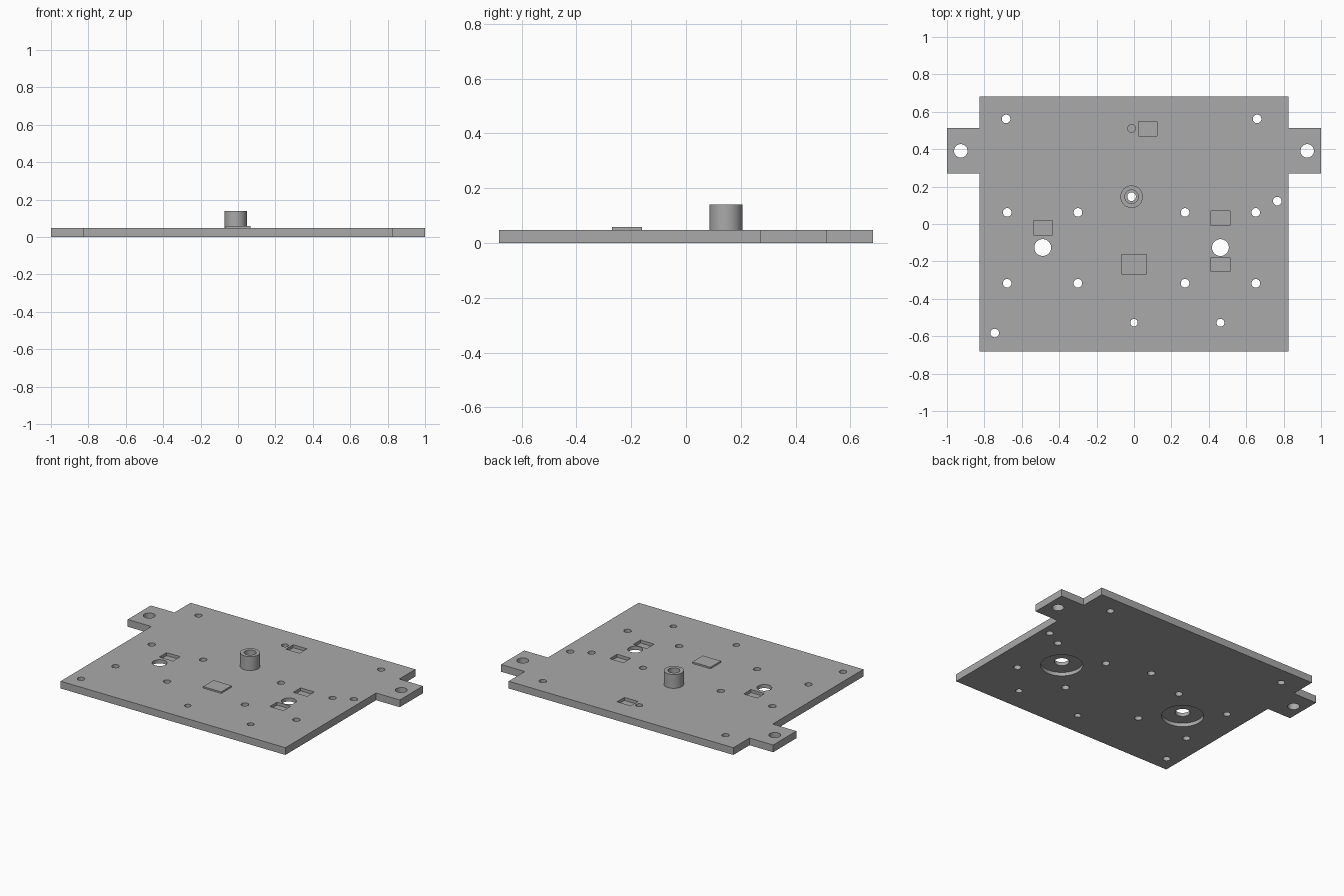
import bpy, bmesh, math
from mathutils import Matrix, Vector

if "Cube" in bpy.data.objects:
    bpy.data.objects.remove(bpy.data.objects["Cube"], do_unlink=True)

TOP = 0.048          # upper face of the plate
POST = (-0.013, 0.146)

grey = bpy.data.materials.new("machined_grey")
grey.use_nodes = True
grey.diffuse_color = (0.4, 0.4, 0.4, 1)
grey.node_tree.nodes["Principled BSDF"].inputs["Base Color"].default_value = (0.4, 0.4, 0.4, 1)


def add_cylinder(bm, x, y, r, z0, z1, sides=40):
    bmesh.ops.create_cone(bm, cap_ends=True, segments=sides, radius1=r, radius2=r,
                          depth=z1 - z0, matrix=Matrix.Translation((x, y, (z0 + z1) / 2)))


def add_box(bm, x, y, w, d, z0, z1):
    m = Matrix.Translation((x, y, (z0 + z1) / 2)) @ Matrix.Diagonal((w, d, z1 - z0, 1))
    bmesh.ops.create_cube(bm, size=1, matrix=m)


def make_object(name, bm):
    mesh = bpy.data.meshes.new(name)
    bm.to_mesh(mesh)
    bm.free()
    mesh.materials.append(grey)
    obj = bpy.data.objects.new(name, mesh)
    bpy.context.collection.objects.link(obj)
    return obj


def finish(obj, cutters=()):
    bpy.ops.object.select_all(action='DESELECT')
    obj.select_set(True)
    bpy.context.view_layer.objects.active = obj
    for cutter in cutters:
        mod = obj.modifiers.new("cut", 'BOOLEAN')
        mod.operation = 'DIFFERENCE'
        mod.solver = 'EXACT'
        mod.object = cutter
        bpy.ops.object.modifier_apply(modifier=mod.name)
    bpy.ops.object.shade_smooth_by_angle(angle=math.radians(30))


# Plate outline with a mounting ear on each side
half = [(0.826, -0.682), (0.826, 0.27), (1, 0.27), (1, 0.513), (0.826, 0.513), (0.826, 0.682)]
outline = half + [(-x, y) for x, y in reversed(half)]
bm = bmesh.new()
face = bm.faces.new([bm.verts.new((x, y, 0)) for x, y in outline])
up = bmesh.ops.extrude_face_region(bm, geom=[face])["geom"]
bmesh.ops.translate(bm, vec=Vector((0, 0, TOP)),
                    verts=[v for v in up if isinstance(v, bmesh.types.BMVert)])
bmesh.ops.recalc_face_normals(bm, faces=bm.faces)
plate = make_object("base_plate", bm)

# Holes running through the plate
small = [(x, y) for x in (-0.678, -0.3, 0.273, 0.651) for y in (0.062, -0.317)]
small += [(-0.684, 0.562), (0.658, 0.562), (0.766, 0.122), (-0.745, -0.583), POST]
bores = [(-0.488, -0.126), (0.462, -0.126)]
holes = [(p, 0.023) for p in small]
holes += [((0, -0.528), 0.02), ((0.462, -0.528), 0.021)]
holes += [(p, 0.045) for p in bores]
holes += [((s * 0.926, 0.391), 0.036) for s in (-1, 1)]
bm = bmesh.new()
for (x, y), r in holes:
    add_cylinder(bm, x, y, r, -0.1, 0.1)
through = make_object("through_hole_cutter", bm)

# Shallow pockets, blind hole and counterbores underneath
bm = bmesh.new()
for x, y in [(-0.487, -0.02), (0.073, 0.509), (0.462, 0.031), (0.462, -0.216)]:
    add_box(bm, x, y, 0.1, 0.076, 0.028, 0.1)
add_cylinder(bm, -0.013, 0.511, 0.021, 0.02, 0.1)
for x, y in bores:
    add_cylinder(bm, x, y, 0.127, -0.1, 0.024, 64)
pockets = make_object("pocket_cutter", bm)
finish(plate, (through, pockets))

# Hollow centre post
bm = bmesh.new()
add_cylinder(bm, *POST, 0.06, TOP, 0.14, 64)
post = make_object("centre_post", bm)
bm = bmesh.new()
add_cylinder(bm, *POST, 0.036, 0, 0.2)
bore = make_object("post_bore_cutter", bm)
finish(post, (bore,))

# Raised rectangular pad
bm = bmesh.new()
add_box(bm, -0.001, -0.215, 0.134, 0.11, TOP - 0.01, 0.058)
make_object("raised_pad", bm)

for cutter in (through, pockets, bore):
    bpy.data.objects.remove(cutter, do_unlink=True)
